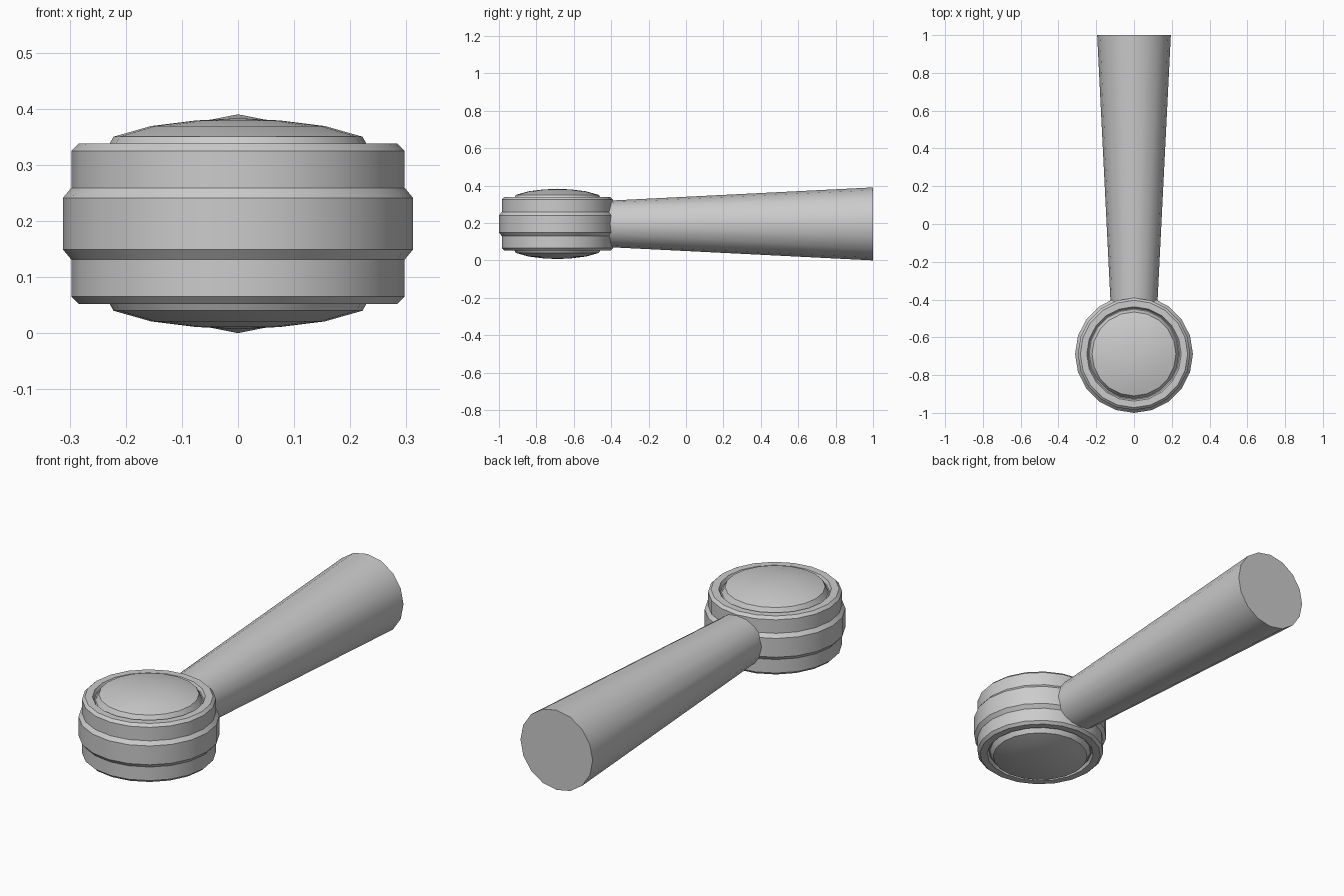
import bpy, bmesh, math
from mathutils import Matrix, Vector

if "Cube" in bpy.data.objects:
    bpy.data.objects.remove(bpy.data.objects["Cube"])

MID = 0.195       # height of the symmetry plane
HEAD_Y = -0.688   # axis of the round head


def lathe(name, profile, sides, matrix):
    """Revolve (radius, height) points around z, then place with matrix."""
    bm = bmesh.new()
    rings = []
    for r, h in profile:
        if r == 0:
            rings.append([bm.verts.new((0, 0, h))] * sides)
        else:
            rings.append([bm.verts.new((r * math.cos(a), r * math.sin(a), h))
                          for a in (2 * math.pi * i / sides for i in range(sides))])
    for low, high in zip(rings, rings[1:]):
        for i in range(sides):
            j = (i + 1) % sides
            corners = list(dict.fromkeys((low[i], low[j], high[j], high[i])))
            bm.faces.new(corners)
    bm.transform(matrix)
    bmesh.ops.recalc_face_normals(bm, faces=bm.faces)
    mesh = bpy.data.meshes.new(name)
    bm.to_mesh(mesh)
    bm.free()
    obj = bpy.data.objects.new(name, mesh)
    bpy.context.collection.objects.link(obj)
    bpy.ops.object.select_all(action='DESELECT')
    obj.select_set(True)
    bpy.context.view_layer.objects.active = obj
    bpy.ops.object.shade_smooth_by_angle(angle=math.radians(28))
    return obj


# Round head: stepped band, rim, groove and shallow dome, mirrored top to bottom
half = [(0.312, 0.046), (0.297, 0.064), (0.297, 0.130), (0.284, 0.143),
        (0.250, 0.143), (0.242, 0.128), (0.237, 0.128), (0.222, 0.155),
        (0.155, 0.174), (0.075, 0.184), (0, 0.188)]
profile = [(r, -h) for r, h in reversed(half)] + half
lathe("round_head", profile, 20, Matrix.Translation((0, HEAD_Y, MID)))

# Tapered handle, flaring towards the open back end
handle_matrix = Matrix.Translation((0, 0, MID)) @ Matrix.Rotation(-math.pi / 2, 4, 'X')
lathe("handle", [(0, -0.43), (0.1235, -0.43), (0.195, 1), (0, 1)], 16, handle_matrix)
